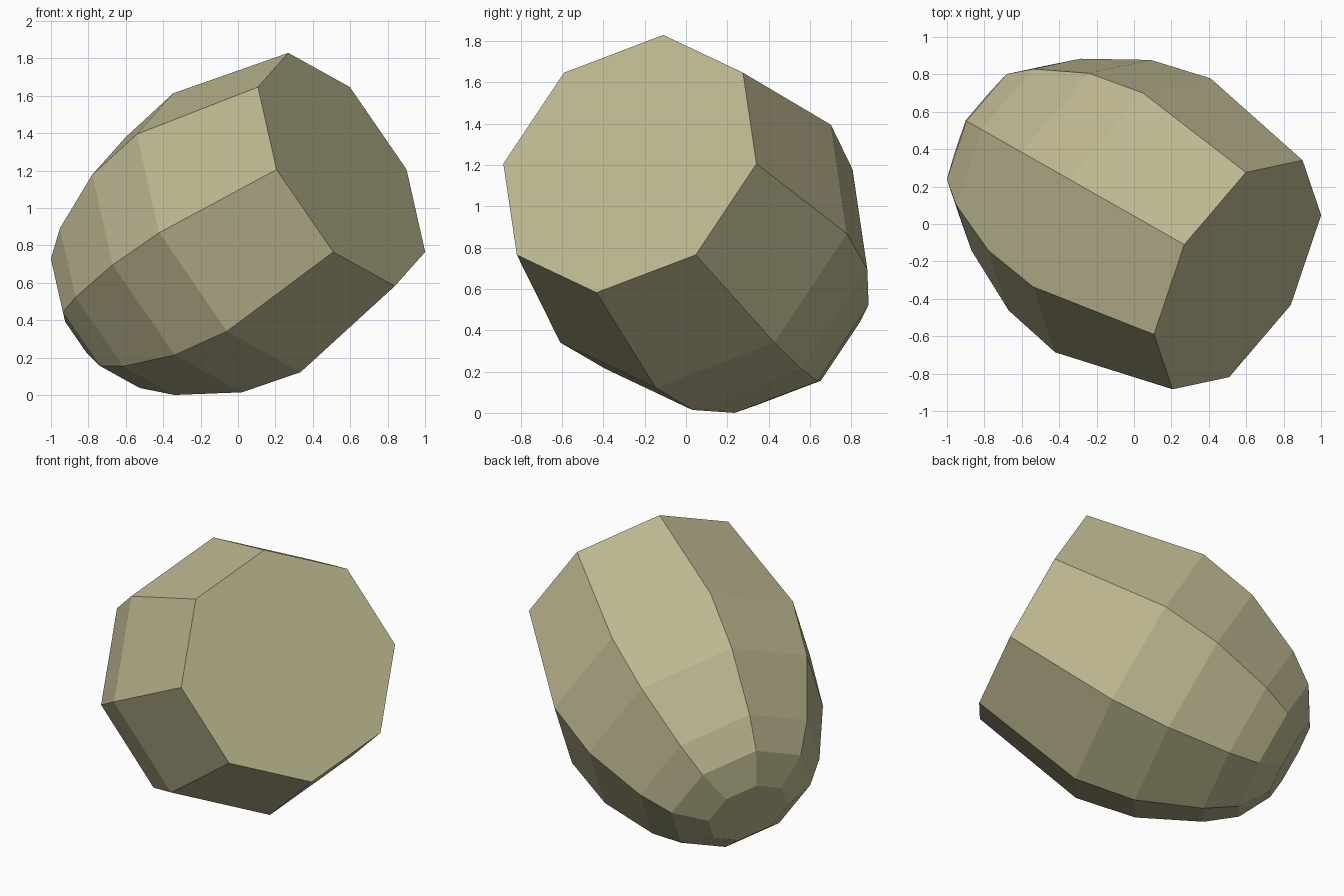
import bpy, bmesh, math
from mathutils import Vector

if "Cube" in bpy.data.objects:
    bpy.data.objects.remove(bpy.data.objects["Cube"])

# Tilted frame: centre of the flat end, axis towards the rounded nose
CENTRE = Vector((0.555, -0.27, 1.2075))
AXIS = Vector((-0.770, 0.437, -0.465)).normalized()
SIDE = Vector((0.4935, 0.8698, 0)).normalized()
SIDE = (SIDE - AXIS * SIDE.dot(AXIS)).normalized()
UP = SIDE.cross(AXIS).normalized()
SIDES = 8

# Profile: (distance along axis, radius), flat end to nose
PROFILE = [(0.0, 0.704), (0.727, 0.842), (1.096, 0.770),
           (1.469, 0.590), (1.642, 0.457), (1.752, 0.260)]


def ring(bm, dist, radius):
    verts = []
    for i in range(SIDES):
        a = 2 * math.pi * i / SIDES
        p = CENTRE + AXIS * dist + (UP * math.cos(a) + SIDE * math.sin(a)) * radius
        verts.append(bm.verts.new(p))
    return verts


# Eight-sided rounded body with flat end caps
bm = bmesh.new()
rings = [ring(bm, d, r) for d, r in PROFILE]
for lower, upper in zip(rings, rings[1:]):
    for i in range(SIDES):
        j = (i + 1) % SIDES
        bm.faces.new((lower[i], lower[j], upper[j], upper[i]))
bm.faces.new(rings[0])
bm.faces.new(rings[-1])
bmesh.ops.recalc_face_normals(bm, faces=bm.faces[:])

# Stand on the ground, centred
lo = [min(v.co[k] for v in bm.verts) for k in range(3)]
hi = [max(v.co[k] for v in bm.verts) for k in range(3)]
shift = Vector((-(lo[0] + hi[0]) / 2, -(lo[1] + hi[1]) / 2, -lo[2]))
bmesh.ops.translate(bm, verts=bm.verts[:], vec=shift)

mesh = bpy.data.meshes.new("rounded_body")
bm.to_mesh(mesh)
bm.free()
body = bpy.data.objects.new("rounded_body", mesh)
bpy.context.collection.objects.link(body)

# Single khaki colour
khaki = bpy.data.materials.new("khaki")
khaki.diffuse_color = (0.51, 0.475, 0.28, 1)
khaki.use_nodes = True
khaki.node_tree.nodes["Principled BSDF"].inputs["Base Color"].default_value = khaki.diffuse_color
mesh.materials.append(khaki)
